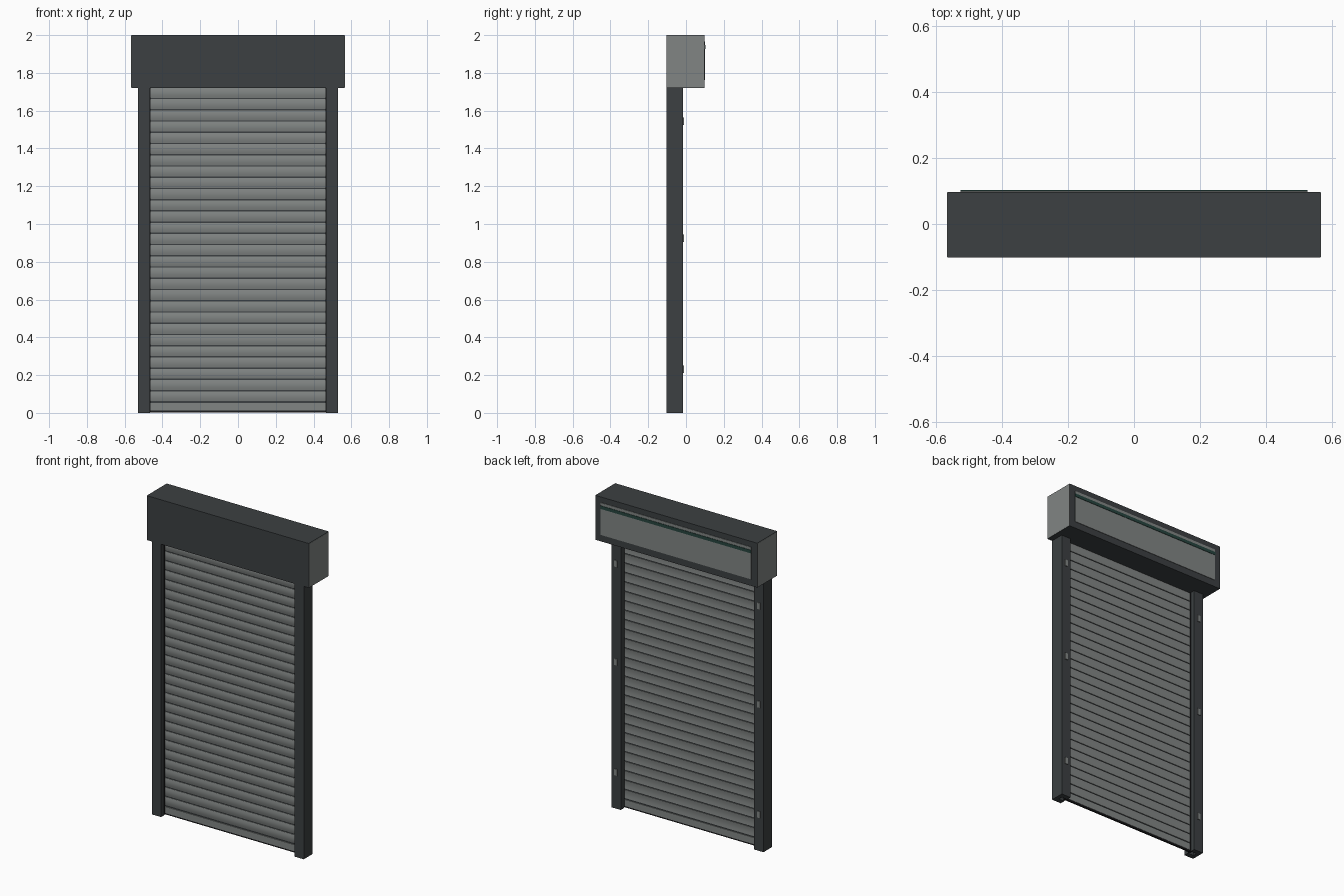
import bpy, bmesh, math

if "Cube" in bpy.data.objects:
    bpy.data.objects.remove(bpy.data.objects["Cube"])


def material(name, rgb):
    m = bpy.data.materials.new(name)
    m.diffuse_color = (*rgb, 1)
    m.use_nodes = True
    m.node_tree.nodes["Principled BSDF"].inputs["Base Color"].default_value = m.diffuse_color
    return m


DARK = material("dark_grey", (0.045, 0.051, 0.054))
LIGHT = material("light_grey", (0.22, 0.235, 0.23))
BLACK = material("rubber", (0.012, 0.012, 0.013))
GREEN = material("dark_green", (0.02, 0.06, 0.05))


def finish(name, bm, mat):
    bmesh.ops.recalc_face_normals(bm, faces=bm.faces[:])
    me = bpy.data.meshes.new(name)
    bm.to_mesh(me)
    bm.free()
    me.materials.append(mat)
    ob = bpy.data.objects.new(name, me)
    bpy.context.collection.objects.link(ob)
    return ob


def box(name, x, y, z, mat):
    bm = bmesh.new()
    bmesh.ops.create_cube(bm, size=1)
    for v in bm.verts:
        for i, (a, b) in enumerate((x, y, z)):
            v.co[i] = (a + b) / 2 + v.co[i] * (b - a)
    return finish(name, bm, mat)


def extrude(name, points, offset, mat):
    bm = bmesh.new()
    face = bm.faces.new([bm.verts.new(p) for p in points])
    res = bmesh.ops.extrude_face_region(bm, geom=[face], use_keep_orig=True)
    verts = [g for g in res["geom"] if isinstance(g, bmesh.types.BMVert)]
    bmesh.ops.translate(bm, verts=verts, vec=offset)
    return finish(name, bm, mat)


TOP = 1.72        # underside of the shutter box
CURTAIN_Y = -0.058

# shutter box with its end plates and rear cover
box("shutter_box", (-0.56, 0.56), (-0.102, 0.097), (TOP, 2.0), DARK)
box("rear_cover", (-0.525, 0.525), (0.09, 0.1), (1.762, 1.965), LIGHT)
box("rear_seal_strip", (-0.525, 0.525), (0.095, 0.1025), (1.927, 1.947), GREEN)
for side, s in (("left", -1), ("right", 1)):
    xs = sorted((s * 0.559, s * 0.565))
    box(f"end_frame_{side}", xs, (-0.102, 0.097), (TOP, 2.0), DARK)
    xs = sorted((s * 0.56, s * 0.5655))
    box(f"end_plate_{side}", xs, (-0.1, 0.095), (TOP + 0.002, 1.998), LIGHT)

    # guide rail: channel open towards the curtain
    y0, y1, a, b = -0.102, -0.015, CURTAIN_Y - 0.013, CURTAIN_Y + 0.013
    prof = [(0.465, y0), (0.53, y0), (0.53, y1), (0.465, y1),
            (0.465, b), (0.505, b), (0.505, a), (0.465, a)]
    extrude(f"guide_rail_{side}", [(s * x, y, 0) for x, y in prof], (0, 0, TOP), DARK)

    # brush seals lining the channel mouth
    for n, (p, q) in enumerate(((a, CURTAIN_Y - 0.008), (CURTAIN_Y + 0.008, b))):
        xs = sorted((s * 0.464, s * 0.472))
        box(f"rail_brush_{side}_{n}", xs, (p, q), (0.002, TOP), BLACK)

    # fixing caps on the back of the rail
    for n, z in enumerate((0.23, 0.925, 1.545)):
        xs = sorted((s * 0.488, s * 0.508))
        box(f"fixing_cap_{side}_{n}", xs, (-0.017, -0.010), (z - 0.02, z + 0.02), LIGHT)

# curtain: curved slats, each with a recessed hinge strip on top
BOTTOM, COUNT = 0.055, 28
pitch = (TOP - BOTTOM) / COUNT
h = pitch - 0.007
for i in range(COUNT):
    z0 = BOTTOM + 0.007 + i * pitch
    arc = [(t / 6, math.sin(math.pi * t / 6)) for t in range(7)]
    front = [(-0.48, CURTAIN_Y - 0.004 - 0.004 * k, z0 + t * h) for t, k in arc]
    back = [(-0.48, CURTAIN_Y + 0.006 - 0.002 * k, z0 + t * h) for t, k in reversed(arc)]
    slat = extrude(f"slat_{i + 1}", front + back, (0.96, 0, 0), LIGHT)
    bpy.ops.object.select_all(action='DESELECT')
    slat.select_set(True)
    bpy.context.view_layer.objects.active = slat
    bpy.ops.object.shade_smooth_by_angle(angle=math.radians(35))
    box(f"slat_hinge_{i + 1}", (-0.48, 0.48), (CURTAIN_Y - 0.001, CURTAIN_Y + 0.002),
        (z0 - 0.009, z0 + 0.002), DARK)

# bottom bar and floor seal
box("bottom_bar", (-0.48, 0.48), (CURTAIN_Y - 0.007, CURTAIN_Y + 0.007), (0.012, BOTTOM - 0.002), LIGHT)
box("floor_seal", (-0.475, 0.475), (CURTAIN_Y - 0.005, CURTAIN_Y + 0.005), (0.003, 0.013), BLACK)
